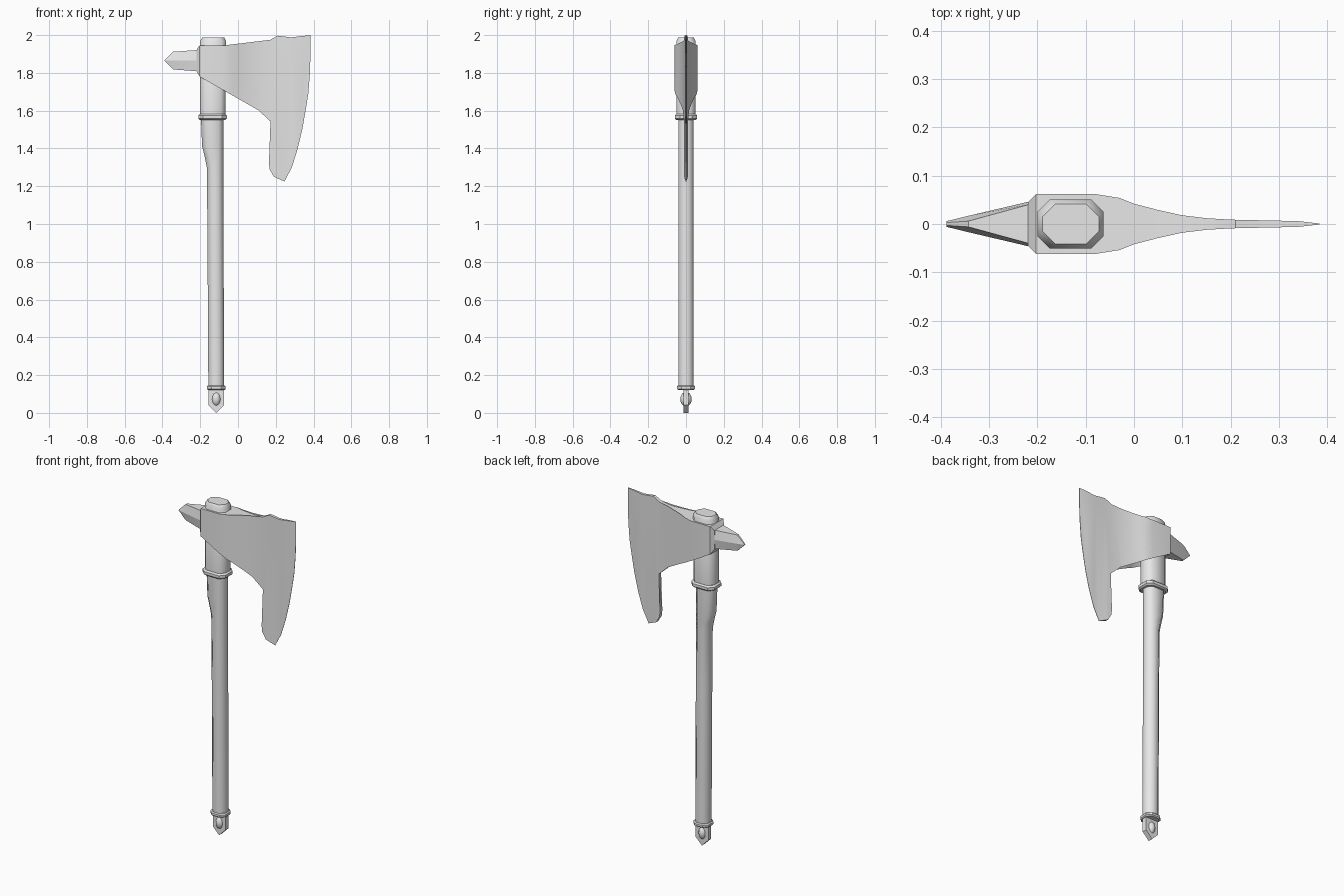
import bpy
import bmesh
import math
from mathutils import Vector

cube = bpy.data.objects.get("Cube")
if cube:
    bpy.data.objects.remove(cube, do_unlink=True)

GREY = (0.8, 0.8, 0.8, 1)
grey = bpy.data.materials.new("plain grey")
grey.use_nodes = True
grey.diffuse_color = GREY
grey.node_tree.nodes["Principled BSDF"].inputs["Base Color"].default_value = GREY


def finish(name, bm, angle):
    bmesh.ops.recalc_face_normals(bm, faces=bm.faces[:])
    mesh = bpy.data.meshes.new(name)
    bm.to_mesh(mesh)
    bm.free()
    mesh.materials.append(grey)
    obj = bpy.data.objects.new(name, mesh)
    bpy.context.collection.objects.link(obj)
    bpy.ops.object.select_all(action='DESELECT')
    obj.select_set(True)
    bpy.context.view_layer.objects.active = obj
    bpy.ops.object.shade_smooth_by_angle(angle=math.radians(angle))
    return obj


def loft(name, rings, angle=50):
    """Skin a list of point rings and cap both ends."""
    bm = bmesh.new()
    loops = [[bm.verts.new(p) for p in ring] for ring in rings]
    for a, b in zip(loops, loops[1:]):
        for i in range(len(a)):
            j = (i + 1) % len(a)
            bm.faces.new((a[i], a[j], b[j], b[i]))
    bm.faces.new(loops[0])
    bm.faces.new(loops[-1])
    return finish(name, bm, angle)


def octagon(x0, x1, hy, z, chamfer):
    """Chamfered rectangle lying at height z."""
    c = chamfer
    return [(x0, -hy + c, z), (x0 + c, -hy, z), (x1 - c, -hy, z), (x1, -hy + c, z),
            (x1, hy - c, z), (x1 - c, hy, z), (x0 + c, hy, z), (x0, hy - c, z)]


def collar(name, x0, x1, hy, z0, z1, bulge, chamfer):
    """Rounded band around the haft."""
    rings = []
    for t, grow in ((0, 0), (0.25, 1), (0.75, 1), (1, 0)):
        g = grow * bulge
        rings.append(octagon(x0 - g, x1 + g, hy + g, z0 + t * (z1 - z0), chamfer))
    return loft(name, rings, 30)


def interp(table, v):
    """Piecewise linear lookup."""
    for (a, fa), (b, fb) in zip(table, table[1:]):
        if v <= b:
            return fa + (fb - fa) * max(0, v - a) / (b - a)
    return table[-1][1]


# Haft, with the swelling under the sleeve
loft("haft", [octagon(x0, x1, 0.041, z, 0.024) for x0, x1, z in (
    (-0.157, -0.073, 0.13), (-0.162, -0.077, 1.0), (-0.165, -0.078, 1.3),
    (-0.175, -0.078, 1.35), (-0.19, -0.078, 1.41), (-0.196, -0.078, 1.56))])

# Sleeve through the head, with a bevelled top
loft("sleeve", [octagon(x0, x1, hy, z, 0.026) for x0, x1, hy, z in (
    (-0.2, -0.067, 0.05, 1.56), (-0.2, -0.063, 0.051, 1.968),
    (-0.19, -0.073, 0.041, 1.987))])

collar("sleeve_band", -0.202, -0.067, 0.051, 1.55, 1.582, 0.008, 0.026)
collar("pommel_band", -0.16, -0.07, 0.043, 0.122, 0.145, 0.005, 0.024)

# Axe head: flat outline, cut into columns, then thickened by x
edge = [(0.246, 1.225), (0.285, 1.3), (0.315, 1.395), (0.34, 1.5), (0.357, 1.595),
        (0.372, 1.69), (0.38, 1.79), (0.384, 1.9), (0.384, 2.0)]
outline = [(-0.22, 1.92), (-0.22, 1.81), (-0.203, 1.78), (-0.07, 1.778), (0.0, 1.776),
           (0.04, 1.765), (0.07, 1.745), (0.09, 1.715), (0.105, 1.67), (0.107, 1.603),
           (0.172, 1.543), (0.177, 1.4), (0.164, 1.325), (0.167, 1.29), (0.19, 1.25)]
outline += edge + [(0.28, 1.988), (0.21, 1.997), (0.17, 1.975), (0.12, 1.96),
                   (0.0, 1.95), (-0.07, 1.946), (-0.203, 1.946)]
thickness = [(-0.22, 0.045), (-0.203, 0.062), (-0.08, 0.062), (-0.03, 0.054),
             (0.0, 0.042), (0.05, 0.029), (0.1, 0.018), (0.15, 0.012),
             (0.2, 0.009), (0.34, 0.006), (0.384, 0.001)]
edge_x = [(z, x) for x, z in edge]

bm = bmesh.new()
bm.faces.new([bm.verts.new((x, 0, z)) for x, z in outline])
bmesh.ops.triangulate(bm, faces=bm.faces[:])
for x, _ in thickness[1:-1]:
    bmesh.ops.bisect_plane(bm, geom=bm.verts[:] + bm.edges[:] + bm.faces[:], dist=1e-5,
                           plane_co=(x, 0, 0), plane_no=(1, 0, 0))
bmesh.ops.triangulate(bm, faces=bm.faces[:])
front = bm.verts[:]
extruded = bmesh.ops.extrude_face_region(bm, geom=bm.faces[:])
back = {v for v in extruded["geom"] if isinstance(v, bmesh.types.BMVert)}
for v in bm.verts:
    to_edge = max(0, interp(edge_x, v.co.z) - v.co.x)
    half = min(interp(thickness, v.co.x), 0.001 + 0.25 * to_edge)
    v.co.y = half if v in back else -half
finish("axe_head", bm, 20)

# Rear spike: six-sided sections tapering to a chisel point
spike = []
for x, half_h, y_top, y_mid in ((-0.215, 0.056, 0.041, 0.047),
                                (-0.343, 0.047, 0.006, 0.017),
                                (-0.388, 0.003, 0.003, 0.006)):
    z = 1.865
    spike.append([(x, -y_top, z + half_h), (x, y_top, z + half_h), (x, y_mid, z),
                  (x, y_top, z - half_h), (x, -y_top, z - half_h), (x, -y_mid, z)])
loft("rear_spike", spike, 10)

# Pommel tab with a pointed foot
tab = [(-0.157, 0.125), (-0.157, 0.042), (-0.115, 0.0), (-0.073, 0.042), (-0.073, 0.125)]
loft("pommel_tab", [[(x, y, z) for x, z in tab] for y in (-0.014, 0.014)], 20)

# Oval stud through the tab
bm = bmesh.new()
bmesh.ops.create_uvsphere(bm, u_segments=12, v_segments=8, radius=1)
bmesh.ops.scale(bm, vec=Vector((0.025, 0.03, 0.039)), verts=bm.verts[:])
bmesh.ops.translate(bm, vec=Vector((-0.115, 0, 0.073)), verts=bm.verts[:])
finish("pommel_stud", bm, 50)
